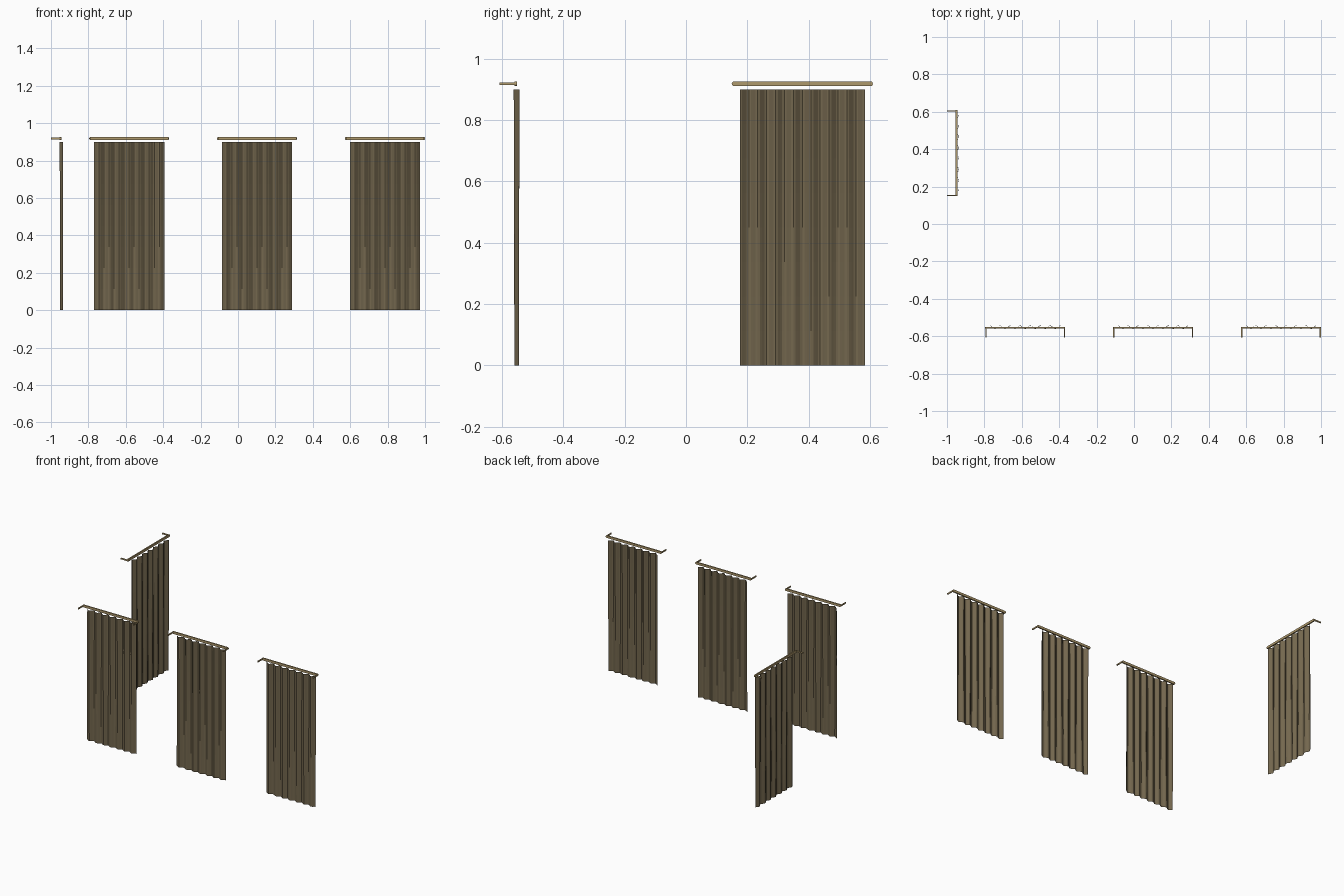
import bpy, bmesh, math
from mathutils import Matrix, Vector

if "Cube" in bpy.data.objects:
    bpy.data.objects.remove(bpy.data.objects["Cube"])

def material(name, col):
    m = bpy.data.materials.new(name)
    m.diffuse_color = (*col, 1)
    m.use_nodes = True
    m.node_tree.nodes["Principled BSDF"].inputs["Base Color"].default_value = m.diffuse_color
    return m

FABRIC = material("taupe_fabric", (0.172, 0.135, 0.076))
BRASS = material("dull_brass", (0.43, 0.32, 0.15))

def finish(name, bm, mat, world):
    bm.transform(world)
    me = bpy.data.meshes.new(name)
    bm.to_mesh(me)
    bm.free()
    me.materials.append(mat)
    ob = bpy.data.objects.new(name, me)
    bpy.context.collection.objects.link(ob)

# pleated cloth: local x runs along the wall, +y faces the room
def cloth(name, width, world):
    folds, seg, rows, height = 7, 8, 8, 0.90
    n = folds * seg
    bm = bmesh.new()
    grid = []
    for r in range(rows + 1):
        t = r / rows
        row = []
        for i in range(n + 1):
            u = i / n
            amp = 0.0072 + 0.0022 * t
            sway = 0.2 * math.sin(u * 17) * (1 - t)
            y = amp * math.cos(2 * math.pi * folds * u + sway)
            row.append(bm.verts.new((width * (u - 0.5), y, height * t)))
        grid.append(row)
    for a, b in zip(grid, grid[1:]):
        for i in range(n):
            bm.faces.new((a[i], a[i + 1], b[i + 1], b[i]))
    finish(name, bm, FABRIC, world)

# flat rail with rounded ends
def rail(name, width, world):
    h, d, z = 0.0080, 0.0042, 0.9180
    bm = bmesh.new()
    loop = []
    for side in (1, -1):
        for k in range(7):
            a = math.pi / 2 - math.pi * k / 6 + (0 if side == 1 else math.pi)
            x = side * (width / 2 - h) + math.cos(a) * h
            loop.append(bm.verts.new((x, -d, z + math.sin(a) * h)))
    face = bm.faces.new(loop)
    ext = bmesh.ops.extrude_face_region(bm, geom=[face])
    vs = [v for v in ext["geom"] if isinstance(v, bmesh.types.BMVert)]
    bmesh.ops.translate(bm, verts=vs, vec=(0, 2 * d, 0))
    # close the back if the extrusion consumed the first face
    bmesh.ops.holes_fill(bm, edges=[e for e in bm.edges if e.is_boundary], sides=0)
    bmesh.ops.recalc_face_normals(bm, faces=bm.faces)
    finish(name, bm, BRASS, world)

# arm returning from the rail end to the wall
def arm(name, x, depth, world):
    bm = bmesh.new()
    m = Matrix.Translation((x, -depth / 2, 0.9180)) @ Matrix.Diagonal((0.006, depth, 0.009, 1))
    bmesh.ops.create_cube(bm, size=1, matrix=m)
    finish(name, bm, BRASS, world)

def curtain(tag, cloth_w, rail_w, rail_at, cloth_off, depth, turn):
    world = Matrix.Translation(rail_at) @ Matrix.Rotation(turn, 4, 'Z')
    cloth(tag + "_cloth", cloth_w, world @ Matrix.Translation((0, cloth_off, 0)))
    rail(tag + "_rail", rail_w, world)
    for s, side in ((-1, "left"), (1, "right")):
        arm(f"{tag}_{side}_arm", s * (rail_w / 2 - 0.004), depth, world)

# three curtains along the front wall, one wider on the left wall
for i in range(3):
    curtain(f"front_curtain_{i + 1}", 0.376, 0.428,
            Vector((-0.582 + 0.684 * i, -0.555, 0)), 0.003, 0.053, 0)
curtain("side_curtain", 0.407, 0.460, Vector((-0.949, 0.379, 0)), 0.005, 0.051, -math.pi / 2)
